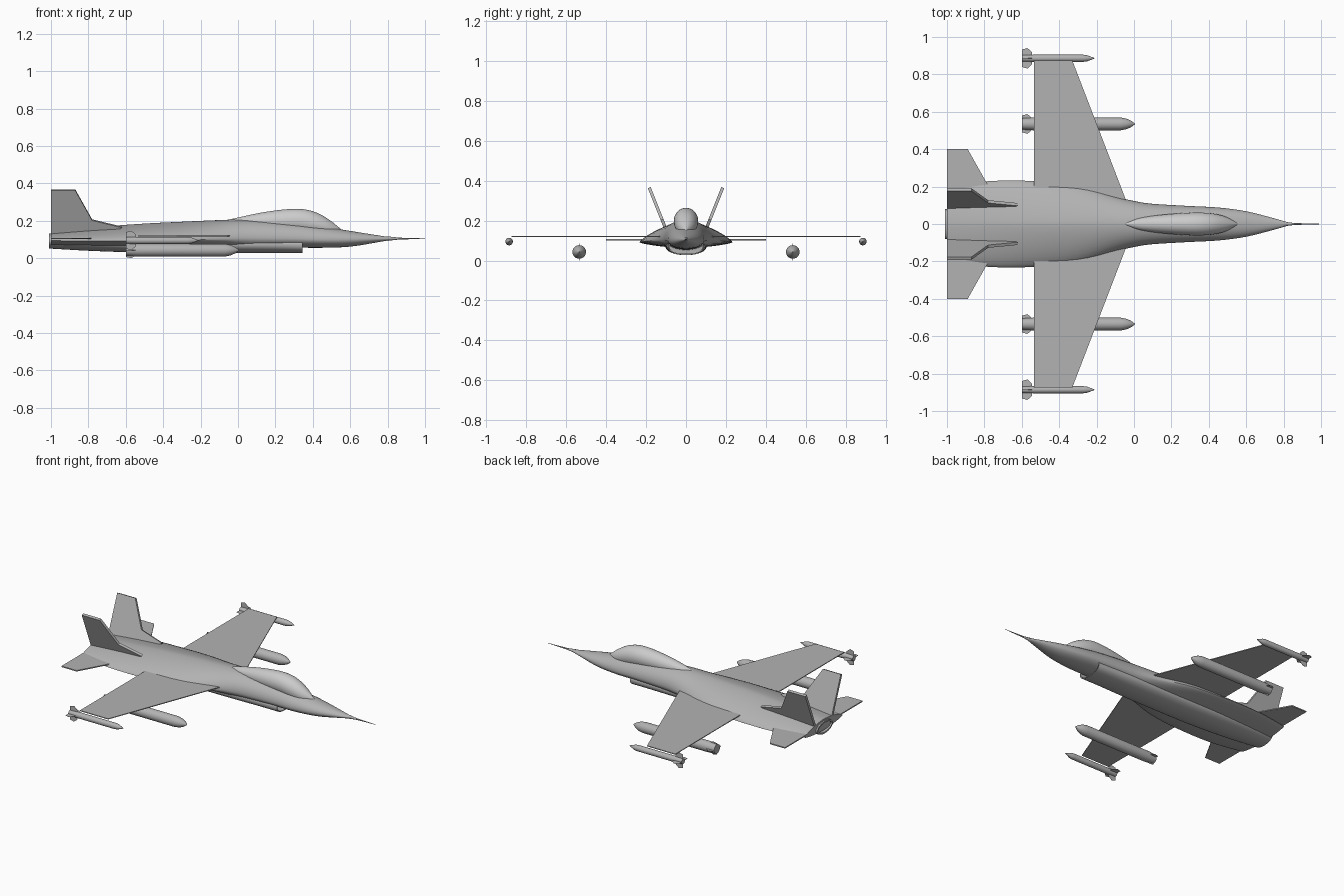
import bpy, bmesh
from math import cos, sin, pi
from mathutils import Vector

if "Cube" in bpy.data.objects:
    bpy.data.objects.remove(bpy.data.objects["Cube"])

body_grey = bpy.data.materials.new("body_grey")
body_grey.diffuse_color = (.45, .45, .45, 1)
body_grey.use_nodes = True
body_grey.node_tree.nodes["Principled BSDF"].inputs["Base Color"].default_value = body_grey.diffuse_color


def finish(name, bm, mirror=False, angle=35, mat=body_grey):
    bmesh.ops.recalc_face_normals(bm, faces=bm.faces[:])
    me = bpy.data.meshes.new(name)
    bm.to_mesh(me)
    bm.free()
    if mat:
        me.materials.append(mat)
    ob = bpy.data.objects.new(name, me)
    bpy.context.collection.objects.link(ob)
    bpy.ops.object.select_all(action='DESELECT')
    ob.select_set(True)
    bpy.context.view_layer.objects.active = ob
    bpy.ops.object.shade_smooth_by_angle(angle=angle * pi / 180)
    if mirror:
        m = ob.modifiers.new("Mirror", 'MIRROR')
        m.use_axis = (False, True, False)
        m.use_mirror_merge = False
    return ob


def resample(st, k):
    """Catmull-Rom interpolation between stations."""
    out = []
    for i in range(len(st) - 1):
        a, b = st[max(i - 1, 0)], st[i]
        c, d = st[i + 1], st[min(i + 2, len(st) - 1)]
        for j in range(k):
            t = j / k
            out.append([0.5 * (2 * q + (r - p) * t + (2 * p - 5 * q + 4 * r - s) * t * t
                               + (3 * q - p - 3 * r + s) * t ** 3)
                        for p, q, r, s in zip(a, b, c, d)])
    return out + [list(st[-1])]


def loft(name, stations, cy=0, n=32, k=4, mirror=False, recesses=(), mat=body_grey):
    """Skin of rounded sections: x, half width, top z, widest z, bottom z, power."""
    bm = bmesh.new()
    rings = []
    for x, w, zt, zm, zb, p in resample(stations, k):
        ring = []
        for i in range(n):
            a = 2 * pi * i / n
            c, s = cos(a), sin(a)
            y = w * abs(c) ** p * (1 if c >= 0 else -1)
            z = zm + (zt - zm) * abs(s) ** p if s >= 0 else zm - (zm - zb) * abs(s) ** p
            ring.append(bm.verts.new((x, cy + y, z)))
        rings.append(ring)
    for r, q in zip(rings, rings[1:]):
        for i in range(n):
            j = (i + 1) % n
            bm.faces.new((r[i], r[j], q[j], q[i]))
    caps = [bm.faces.new(rings[0]), bm.faces.new(rings[-1])]
    # hollow out ends: (cap index, wall thickness, depth along x)
    for end, wall, depth in recesses:
        cap = caps[end]
        bm.normal_update()
        bmesh.ops.inset_region(bm, faces=[cap], thickness=wall)
        ext = bmesh.ops.extrude_discrete_faces(bm, faces=[cap])
        bmesh.ops.translate(bm, verts=ext['faces'][0].verts[:], vec=(depth, 0, 0))
    return finish(name, bm, mirror, mat=mat)


def prism(name, groups, vec, mirror=True):
    """Extrude flat outlines along vec, centred on the outline."""
    bm = bmesh.new()
    v = Vector(vec)
    for pts in groups:
        f = bm.faces.new([bm.verts.new(Vector(p) - v / 2) for p in pts])
        ext = bmesh.ops.extrude_face_region(bm, geom=[f])
        new = [e for e in ext['geom'] if isinstance(e, bmesh.types.BMVert)]
        bmesh.ops.translate(bm, verts=new, vec=v)
    return finish(name, bm, mirror)


# Blended fuselage, wide and sharp-edged towards the tail
loft("fuselage", [
    (-1.0, .195, .142, .094, .070, 1.3),
    (-.78, .229, .164, .092, .064, 1.35),
    (-.52, .229, .184, .092, .062, 1.35),
    (-.30, .208, .195, .096, .060, 1.3),
    (-.10, .148, .204, .102, .056, 1.15),
    (.00, .123, .207, .106, .050, 1.05),
    (.10, .108, .204, .108, .050, 1),
    (.30, .096, .190, .105, .056, 1),
    (.45, .088, .170, .100, .056, 1),
    (.60, .068, .146, .100, .062, 1),
    (.75, .030, .122, .103, .086, 1),
    (.84, .004, .109, .105, .101, 1)], n=40)

# Belly duct: open mouth in front, exhaust at the back
loft("air_intake_duct", [
    (-1.01, .080, .132, .092, .052, 1),
    (-.80, .098, .130, .085, .040, 1),
    (-.55, .105, .115, .078, .031, .95),
    (-.30, .105, .10, .075, .027, .95),
    (.00, .100, .10, .075, .027, .9),
    (.20, .093, .10, .075, .028, .85),
    (.345, .088, .10, .072, .028, .8)], recesses=[(0, .010, .06), (1, .006, -.15)])

# Nose probe
loft("nose_probe", [(.80, .012, .117, .105, .093, 1), (.86, .005, .110, .105, .100, 1),
                    (1.0, .001, .106, .105, .104, 1)], n=12, k=1)

# Canopy, left in the lighter default grey
loft("canopy", [
    (-.05, .004, .206, .198, .185, 1),
    (.02, .030, .222, .195, .16, 1),
    (.12, .046, .243, .195, .15, 1),
    (.24, .057, .260, .198, .14, 1),
    (.34, .061, .263, .198, .13, 1),
    (.42, .056, .244, .182, .12, 1),
    (.49, .039, .204, .160, .12, 1),
    (.555, .004, .152, .145, .13, 1)], mat=None)

# Wings, tailplanes and canted fins
prism("wing", [[(-.535, .05, .12), (-.01, .05, .12), (-.04, .12, .12),
                (-.33, .875, .12), (-.535, .875, .12)]], (0, 0, .005))
prism("tailplane", [[(-1, .15, .105), (-.745, .15, .105), (-.785, .215, .105),
                     (-.89, .402, .105), (-1, .402, .105)]], (0, 0, .007))


def fin_pt(x, z):
    return (x, .09 + (z - .13) * .40, z)


prism("tail_fin", [[fin_pt(*p) for p in ((-1, .11), (-.70, .12), (-.62, .166), (-.78, .205),
                                         (-.87, .365), (-1, .365))]], (0, .015, -.006))


# Wing stores: pointed body and four tail fins
def store(name, y, z, profile, span, height):
    loft(name, [(x, r, z + r, z, z - r, 1) for x, r in profile], cy=y, n=24, k=1, mirror=True)
    fins_h, fins_v = [], []
    for s in (-1, 1):
        outline = ((-.598, 0), (-.545, 0), (-.545, .6), (-.57, 1), (-.598, .85))
        fins_h.append([(x, y + s * f * span, z) for x, f in outline])
        fins_v.append([(x, y, z + s * f * height) for x, f in outline])
    prism(name + "_side_fins", fins_h, (0, 0, .001))
    prism(name + "_upright_fins", fins_v, (0, .001, 0))


store("tip_missile", .886, .095,
      [(-.60, .017), (-.54, .019), (-.27, .019), (-.25, .016), (-.21, .001)], .055, .052)
store("wing_bomb", .535, .043,
      [(-.60, .030), (-.54, .034), (-.07, .034), (-.04, .028), (-.015, .017), (.005, .002)],
      .053, .043)
